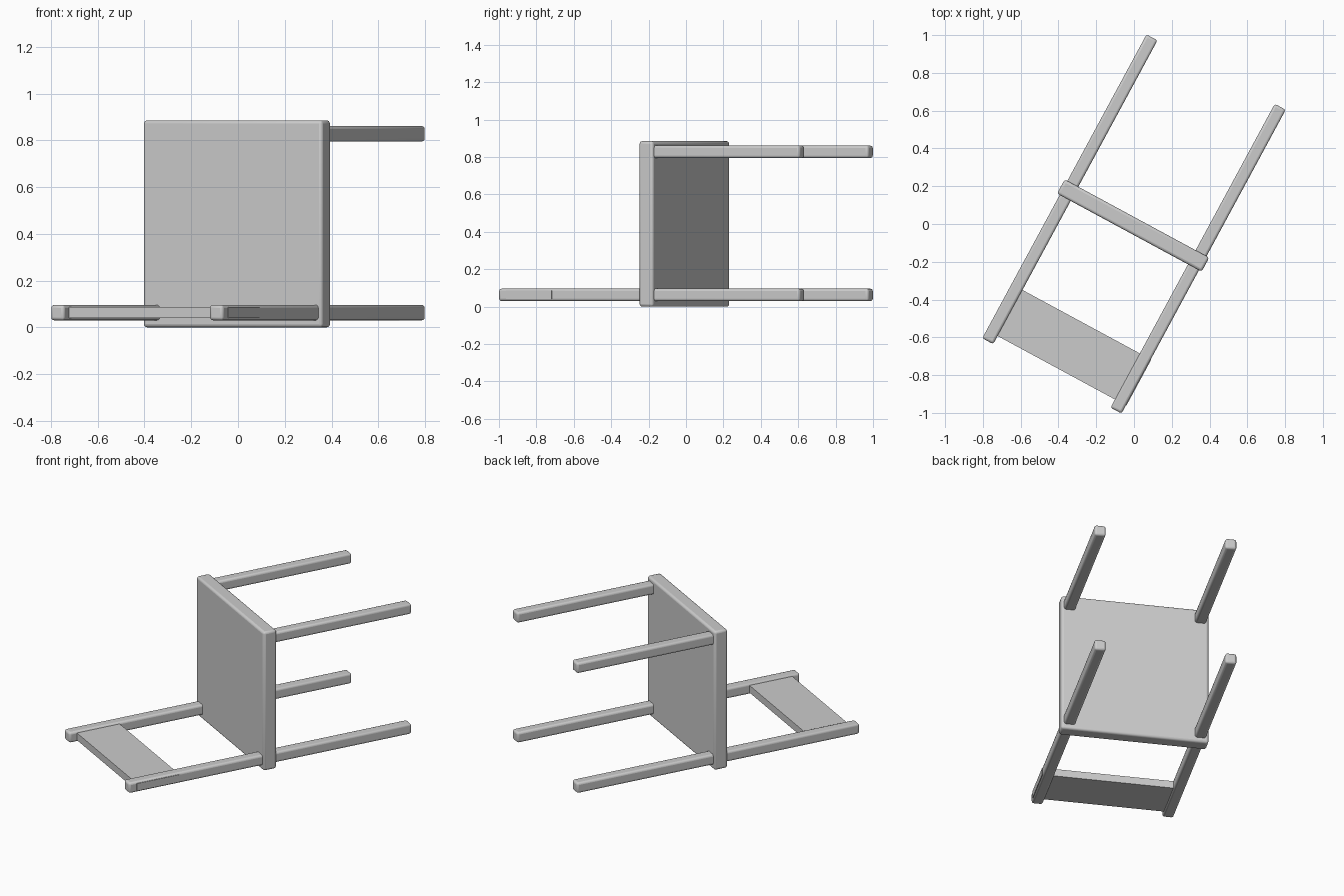
import bpy
import math
from mathutils import Matrix

if "Cube" in bpy.data.objects:
    bpy.data.objects.remove(bpy.data.objects["Cube"])

# Chair lying on its back, turned about z
TURN = Matrix.Rotation(math.radians(-28.4), 4, 'Z')


def box(name, x, y, z, bevel=0.0):
    """Box from (min, max) ranges in the chair's own turned axes."""
    bpy.ops.mesh.primitive_cube_add(size=1)
    ob = bpy.context.object
    ob.name = name
    size = [r[1] - r[0] for r in (x, y, z)]
    mid = [(r[0] + r[1]) / 2 for r in (x, y, z)]
    ob.data.transform(Matrix.Diagonal((*size, 1)))
    ob.matrix_world = TURN @ Matrix.Translation(mid)
    if bevel:
        mod = ob.modifiers.new("rounded_edges", 'BEVEL')
        mod.width = bevel
        mod.segments = 3
        bpy.ops.object.shade_smooth_by_angle(angle=math.radians(35))
    return ob


OUT, W, END = 0.419, 0.066, 0.914
LOW, HIGH = (0.03, 0.096), (0.795, 0.861)

# Seat slab, standing on its rear edge
box("seat", (-0.435, 0.435), (-0.052, 0.033), (0.0, 0.885), 0.014)

for side, x in (("left", (-OUT, W - OUT)), ("right", (OUT - W, OUT))):
    # Rear leg continues through the seat as the back post
    box(side + "_back_post", x, (-END, END), LOW, 0.013)
    # Front leg starts inside the seat
    box(side + "_front_leg", x, (-0.02, END), HIGH, 0.013)

# Backrest panel, its right end just showing through the post
box("backrest_panel", (-0.40, 0.422), (-0.865, -0.588), (0.04, 0.086))
